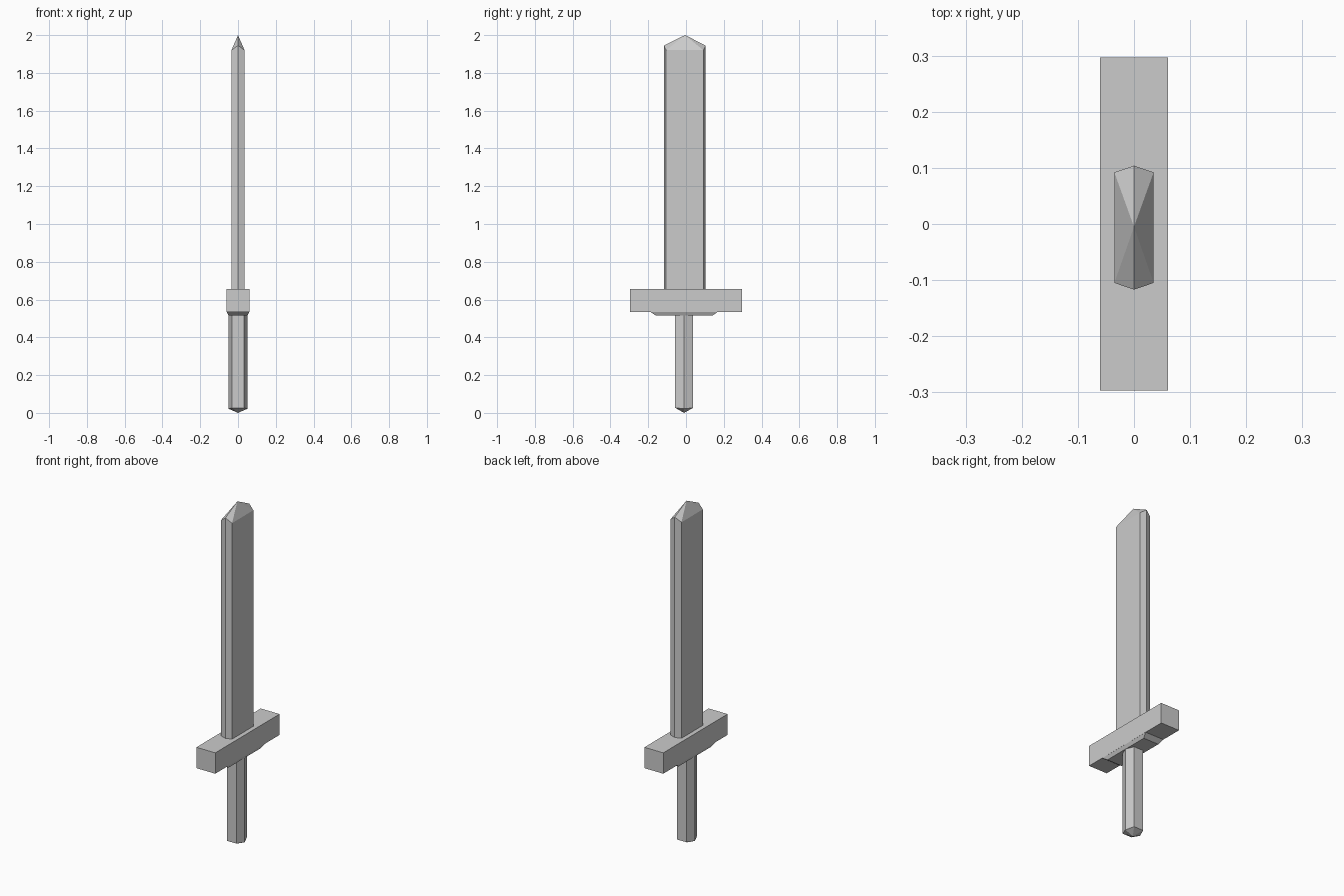
import bpy

if "Cube" in bpy.data.objects:
    bpy.data.objects.remove(bpy.data.objects["Cube"])

YC = -0.01  # blade and grip sit slightly off the guard's centre


def make_mesh(name, verts, faces):
    mesh = bpy.data.meshes.new(name)
    mesh.from_pydata(verts, [], faces)
    mesh.update()
    obj = bpy.data.objects.new(name, mesh)
    bpy.context.collection.objects.link(obj)
    return obj


def loft(name, lower, upper, apex=None, tip_down=False):
    """Join two rings of points; close the ends flat or with a pyramid."""
    n = len(lower)
    verts = lower + upper
    faces = [(i, (i + 1) % n, n + (i + 1) % n, n + i) for i in range(n)]
    bottom, top = tuple(reversed(range(n))), tuple(range(n, 2 * n))
    if apex:
        verts = verts + [apex]
        ring = bottom if tip_down else top
        faces += [(ring[i], ring[(i + 1) % n], 2 * n) for i in range(n)]
    if not apex or tip_down:
        faces.append(top)
    if not apex or not tip_down:
        faces.append(bottom)
    return make_mesh(name, verts, faces)


def rect(x, y0, y1, z):
    return [(-x, y0, z), (x, y0, z), (x, y1, z), (-x, y1, z)]


# blade: flattened hexagon with a pointed tip, cutting edges slightly higher
section = [(0, -0.117), (0.035, -0.105), (0.035, 0.092),
           (0, 0.104), (-0.035, 0.092), (-0.035, -0.105)]
loft("blade",
     [(x, y, 0.65) for x, y in section],
     [(x, y, 1.945 if x == 0 else 1.92) for x, y in section],
     apex=(0, -0.005, 2.0))

# cross guard
loft("guard", rect(0.061, -0.297, 0.297, 0.535), rect(0.061, -0.297, 0.297, 0.657))

# tapered collar under the guard
loft("guard_collar", rect(0.05, -0.16, 0.14, 0.515), rect(0.061, -0.19, 0.17, 0.536))

# hexagonal grip with a shallow point at the bottom
grip = [(0.05, 0), (0.031, 0.048), (-0.031, 0.048),
        (-0.05, 0), (-0.031, -0.048), (0.031, -0.048)]
loft("grip",
     [(x, y + YC, 0.022 if abs(x) > 0.04 else 0.027) for x, y in grip],
     [(x, y + YC, 0.52) for x, y in grip],
     apex=(0, YC, 0.0), tip_down=True)
